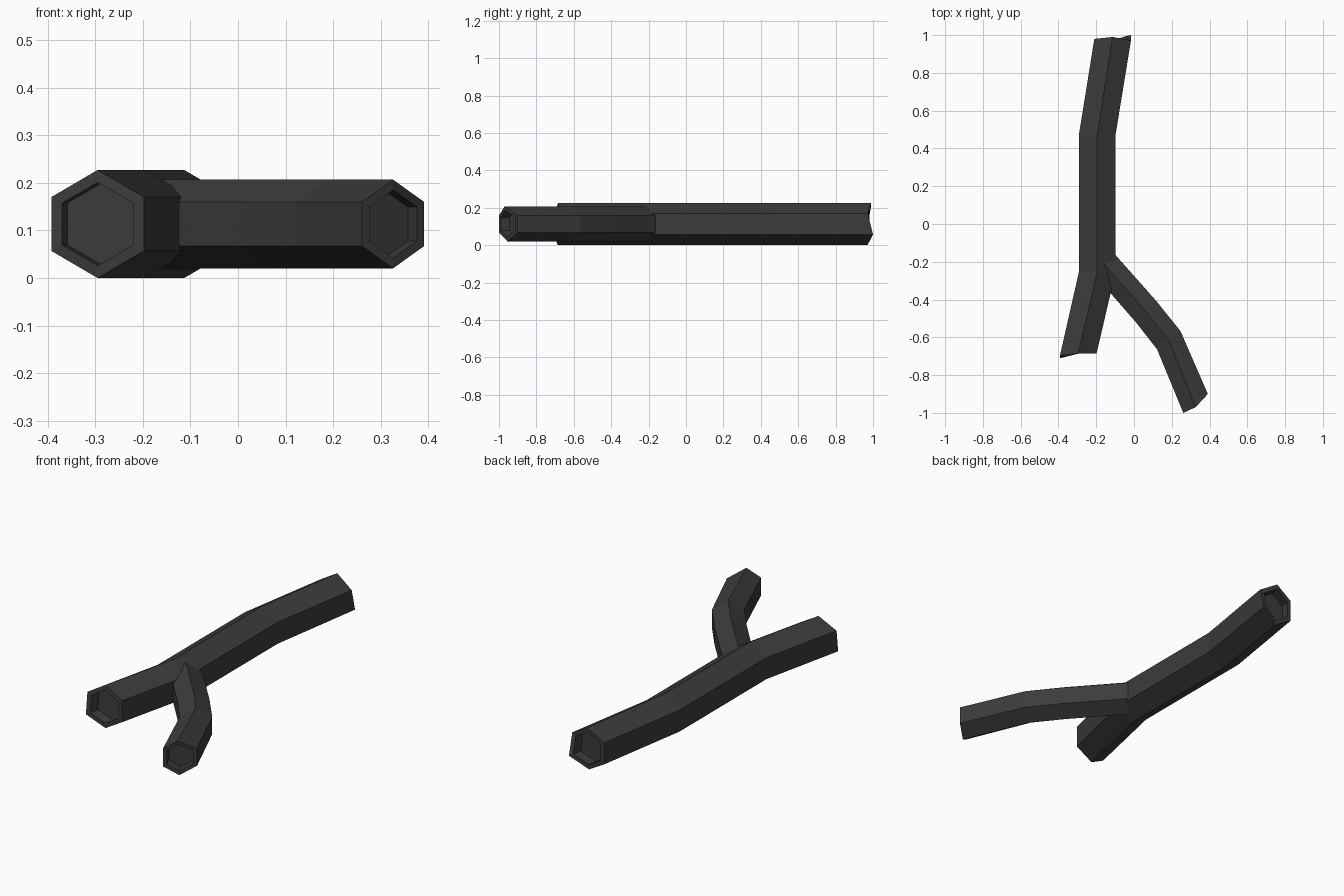
import bpy, bmesh, math
from mathutils import Vector

cube = bpy.data.objects.get("Cube")
if cube:
    bpy.data.objects.remove(cube, do_unlink=True)

MID_Z = 0.1135
INSET = 0.77
DEPTH = 0.05

charcoal = bpy.data.materials.new("charcoal_grey")
charcoal.use_nodes = True
colour = (0.045, 0.045, 0.045, 1)
charcoal.diffuse_color = colour
charcoal.node_tree.nodes["Principled BSDF"].inputs["Base Color"].default_value = colour


def hex_ring(centre, side, radius, skew=(0,) * 6):
    """Six points from the top, going round by the left; skew shifts each in y."""
    points = []
    for k in range(6):
        a = math.radians(90 + 60 * k)
        across = math.cos(a) / math.cos(math.radians(30))
        points.append(Vector((centre[0] + side[0] * across,
                              centre[1] + side[1] * across + skew[k],
                              MID_Z + radius * math.sin(a))))
    return points


def bridge(bm, ring_a, ring_b):
    for k in range(6):
        n = (k + 1) % 6
        bm.faces.new((ring_a[k], ring_a[n], ring_b[n], ring_b[k]))


def recessed_end(bm, ring, neighbour):
    """Rim, short inner wall and sunken floor."""
    centre = sum((v.co for v in ring), Vector()) / 6
    inward = (sum((v.co for v in neighbour), Vector()) / 6 - centre).normalized()
    rim = [bm.verts.new(centre + (v.co - centre) * INSET) for v in ring]
    floor = [bm.verts.new(v.co + inward * DEPTH) for v in rim]
    bridge(bm, ring, rim)
    bridge(bm, rim, floor)
    bm.faces.new(floor)


def hex_tube(name, rings, recess_start):
    bm = bmesh.new()
    loops = [[bm.verts.new(p) for p in ring] for ring in rings]
    for a, b in zip(loops, loops[1:]):
        bridge(bm, a, b)
    if recess_start:
        recessed_end(bm, loops[0], loops[1])
    else:
        bm.faces.new(loops[0])
    recessed_end(bm, loops[-1], loops[-2])
    bmesh.ops.recalc_face_normals(bm, faces=bm.faces)
    mesh = bpy.data.meshes.new(name)
    bm.to_mesh(mesh)
    bm.free()
    mesh.materials.append(charcoal)
    obj = bpy.data.objects.new(name, mesh)
    bpy.context.collection.objects.link(obj)


# Main tube, front to back, with slightly ragged ends
wide = (0.097, 0)
hex_tube("main_tube", [
    hex_ring((-0.295, -0.685), wide, MID_Z, (0, -0.012, -0.025, 0, 0, 0)),
    hex_ring((-0.195, -0.255), wide, MID_Z),
    hex_ring((-0.195, 0.47), wide, MID_Z),
    hex_ring((-0.113, 0.98), wide, MID_Z, (0.01, 0, 0, -0.01, 0.02, -0.008)),
], True)

# Side branch, from inside the main tube out to its open end
slim = 0.093
hex_tube("side_branch", [
    hex_ring((-0.19, -0.175), (0.055, 0.053), slim),
    hex_ring((0.065, -0.465), (0.055, 0.055), slim),
    hex_ring((0.184, -0.615), (0.062, 0.048), slim),
    hex_ring((0.326, -0.955), (0.065, 0.045), slim, (-0.015, 0, 0, 0, 0.01, 0.01)),
], False)
